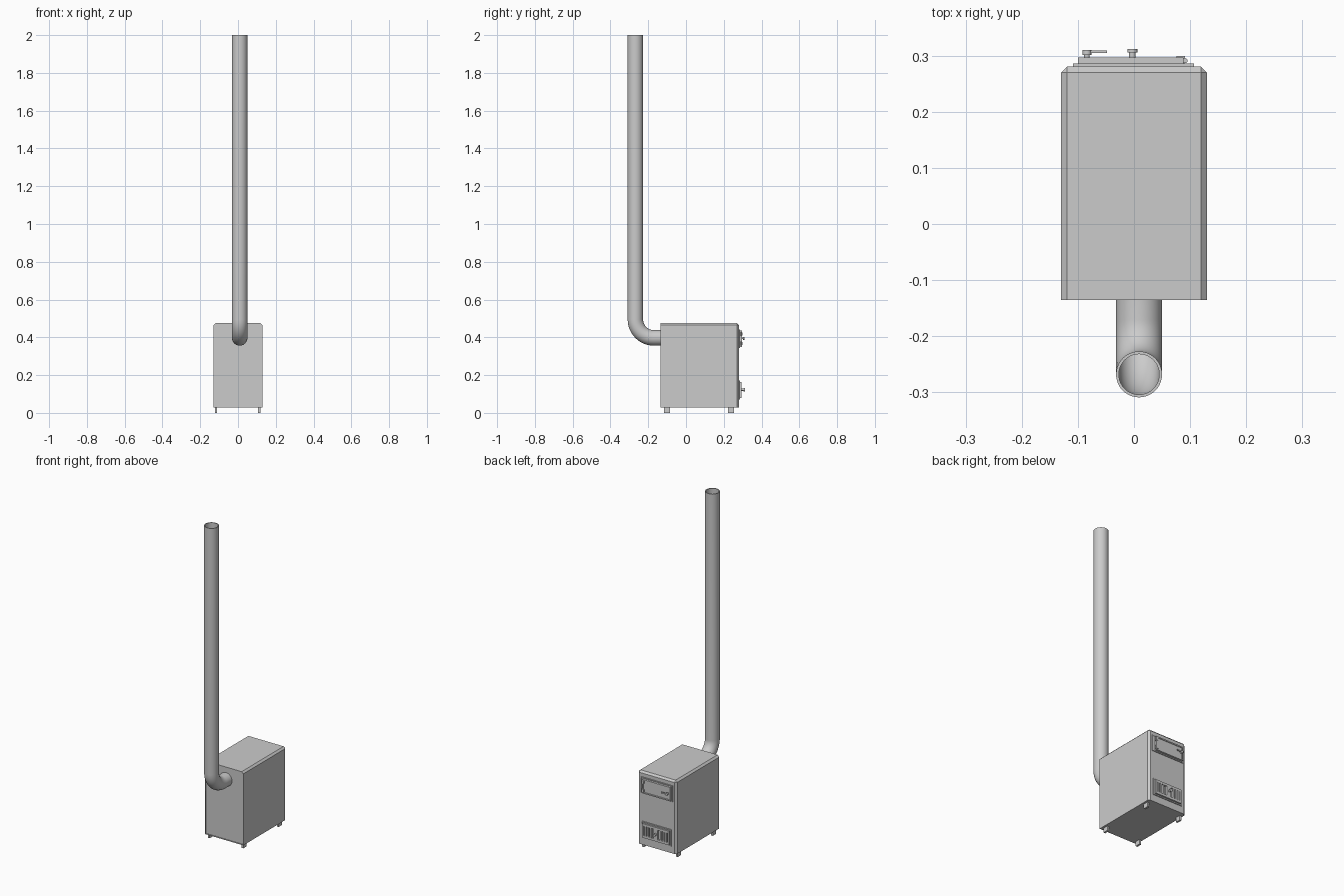
import bpy, bmesh
from math import pi, sin, cos
from mathutils import Vector, Matrix

if "Cube" in bpy.data.objects:
    bpy.data.objects.remove(bpy.data.objects["Cube"])


def finish(name, bm, smooth=False):
    bmesh.ops.recalc_face_normals(bm, faces=bm.faces)
    me = bpy.data.meshes.new(name)
    bm.to_mesh(me)
    bm.free()
    ob = bpy.data.objects.new(name, me)
    bpy.context.collection.objects.link(ob)
    if smooth:
        bpy.ops.object.select_all(action='DESELECT')
        ob.select_set(True)
        bpy.context.view_layer.objects.active = ob
        bpy.ops.object.shade_smooth_by_angle(angle=0.6)
    return ob


def add_box(bm, x, y, z):
    """Box from (min, max) ranges."""
    c = [(r[0] + r[1]) / 2 for r in (x, y, z)]
    s = [r[1] - r[0] for r in (x, y, z)]
    m = Matrix.Translation(c) @ Matrix.Diagonal((*s, 1))
    return bmesh.ops.create_cube(bm, size=1, matrix=m)['verts']


def boxes(name, *ranges):
    bm = bmesh.new()
    for r in ranges:
        add_box(bm, *r)
    return finish(name, bm)


def cylinder(name, centre, r, depth, axis='Y', n=20):
    bm = bmesh.new()
    rot = Matrix.Rotation(pi / 2, 4, 'X') if axis == 'Y' else Matrix.Identity(4)
    bmesh.ops.create_cone(bm, cap_ends=True, segments=n, radius1=r, radius2=r,
                          depth=depth, matrix=Matrix.Translation(centre) @ rot)
    return finish(name, bm, True)


def framed_plate(name, x, y, z, border, depth):
    """Plate whose +y face carries a recessed panel."""
    bm = bmesh.new()
    add_box(bm, x, y, z)
    bm.normal_update()
    f = max(bm.faces, key=lambda f: f.normal.y)
    bmesh.ops.inset_region(bm, faces=[f], thickness=border)
    r = bmesh.ops.inset_region(bm, faces=[f], thickness=0.0015)
    bmesh.ops.translate(bm, verts=f.verts, vec=(0, -depth, 0))
    return finish(name, bm)


# body: chamfered casing with a recessed back panel
bm = bmesh.new()
add_box(bm, (-0.13, 0.13), (-0.135, 0.281), (0.028, 0.475))
edges = []
for e in bm.edges:
    m = (e.verts[0].co + e.verts[1].co) / 2
    side, top, front = abs(m.x) > 0.12, m.z > 0.47, m.y > 0.28
    if (side and top) or (side and front) or (top and front):
        edges.append(e)
bmesh.ops.bevel(bm, geom=edges, offset=0.011, segments=1, affect='EDGES')
bm.normal_update()
back = min(bm.faces, key=lambda f: f.normal.y)
bmesh.ops.inset_region(bm, faces=[back], thickness=0.004)
ext = bmesh.ops.extrude_discrete_faces(bm, faces=[back])['faces'][0]
bmesh.ops.translate(bm, verts=ext.verts, vec=(0, 0.006, 0))
finish("stove_body", bm)

# feet
for sx, sn in ((-0.116, "left"), (0.112, "right")):
    for sy, yn in ((-0.101, "rear"), (0.239, "door_side")):
        boxes(f"foot_{sn}_{yn}",
              ((sx - 0.006, sx + 0.006), (sy - 0.016, sy + 0.016), (0, 0.03)))

# flue pipe: hollow elbow and chimney swept along a path
CX, CY, CZ, BEND, R, WALL = 0.009, -0.268, 0.397, 0.098, 0.041, 0.005
path = [((CX, -0.125, CZ), 0)]
for i in range(13):
    a = pi / 2 * i / 12
    path.append(((CX, CY + BEND - BEND * sin(a), CZ + BEND - BEND * cos(a)), a))
path.append(((CX, CY, 2.0), pi / 2))
bm = bmesh.new()
N = 40


def ring(p, a, r):
    up = Vector((0, sin(a), cos(a)))
    return [bm.verts.new(Vector(p) + r * (Vector((1, 0, 0)) * cos(t) + up * sin(t)))
            for t in (2 * pi * k / N for k in range(N))]


rings = [ring(p, a, R) for p, a in path]
rings += [ring(p, a, R - WALL) for p, a in reversed(path)]
for a, b in zip(rings, rings[1:] + rings[:1]):
    for k in range(N):
        bm.faces.new((a[k], a[(k + 1) % N], b[(k + 1) % N], b[k]))
finish("flue_pipe", bm, True)

# upper fire door with frame, hinge and latch
framed_plate("fire_door_frame", (-0.109, 0.107), (0.279, 0.286), (0.343, 0.442), 0.006, 0.002)
framed_plate("fire_door", (-0.100, 0.088), (0.283, 0.297), (0.350, 0.435), 0.010, 0.003)
for z, n in ((0.367, "lower"), (0.418, "upper")):
    cylinder(f"door_hinge_{n}", (0.091, 0.291, z), 0.0045, 0.022, 'Z', 12)
    boxes(f"hinge_leaf_{n}", ((0.076, 0.091), (0.294, 0.299), (z - 0.008, z + 0.008)))
cylinder("latch_stem", (-0.084, 0.299, 0.395), 0.005, 0.012)
cylinder("latch_hub", (-0.084, 0.306, 0.395), 0.008, 0.009)
boxes("latch_lever", ((-0.084, -0.048), (0.305, 0.309), (0.391, 0.399)))

# lower air vent: backing plate, rails and bars
framed_plate("vent_frame", (-0.100, 0.100), (0.279, 0.286), (0.070, 0.172), 0.006, 0.002)
y = (0.283, 0.294)
parts = [((-0.09, 0.09), y, (0.078, 0.092)), ((-0.09, 0.09), y, (0.150, 0.164))]
for s in (-1, 1):
    for x in (0.034, 0.054, 0.0695, 0.085):
        w = 0.005
        parts.append(((s * x - w, s * x + w), y, (0.091, 0.151)))
parts.append(((-0.014, 0.014), y, (0.091, 0.151)))
boxes("vent_grille", *parts)
cylinder("vent_knob_stem", (-0.003, 0.299, 0.123), 0.006, 0.016)
cylinder("vent_knob", (-0.003, 0.3085, 0.123), 0.009, 0.006)
